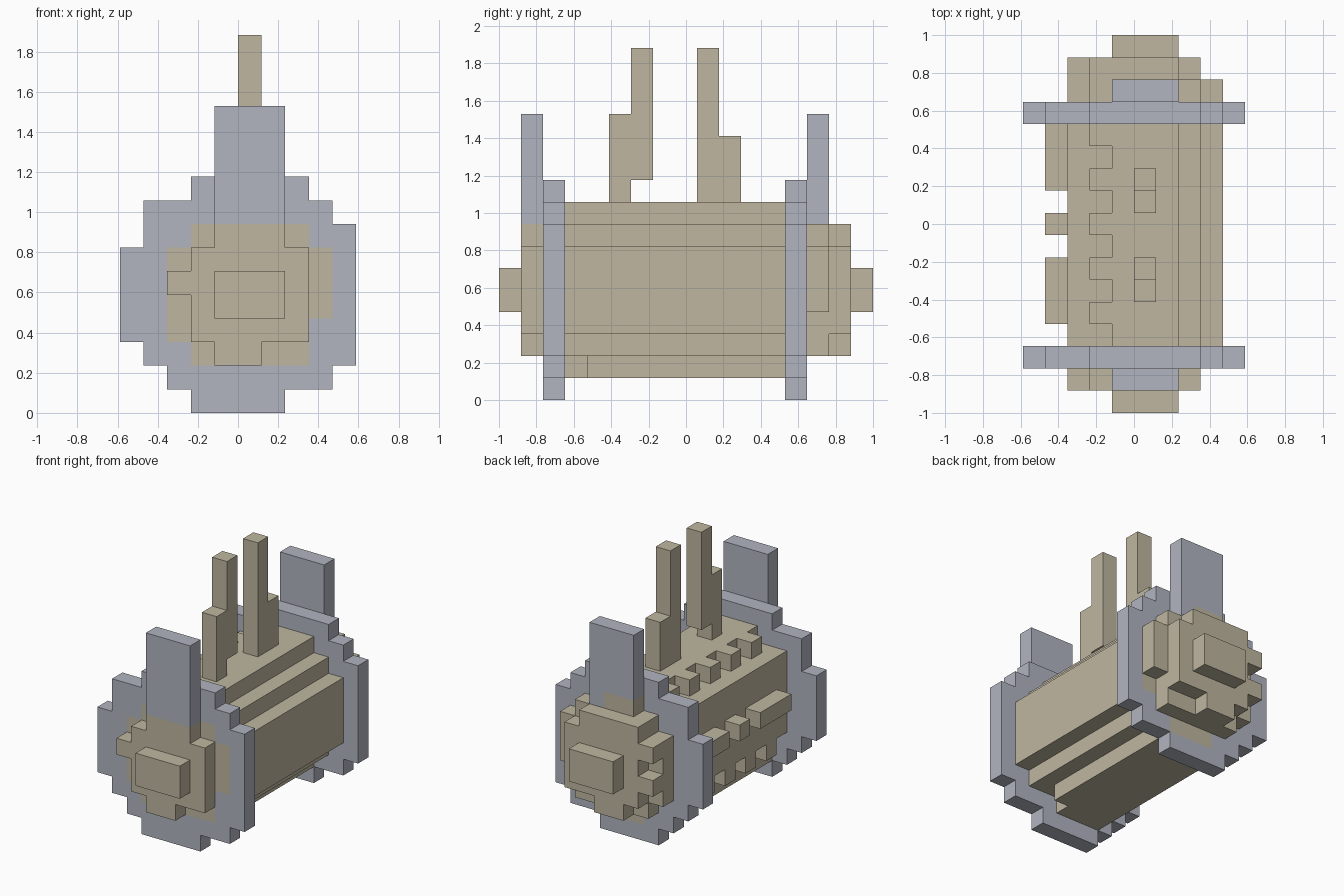
import bpy
import bmesh
from mathutils import Vector

cube = bpy.data.objects.get("Cube")
if cube:
    bpy.data.objects.remove(cube, do_unlink=True)

U = 2 / 17                       # side of one block
ORIGIN = Vector((-5 * U, -1, 0))  # corner of the block grid


def material(name, color):
    m = bpy.data.materials.new(name)
    m.use_nodes = True
    m.diffuse_color = (*color, 1)
    m.node_tree.nodes["Principled BSDF"].inputs["Base Color"].default_value = (*color, 1)
    return m


TAN = material("warm tan", (0.52, 0.47, 0.35))
GREY = material("cool grey", (0.44, 0.46, 0.53))


def box(xs, ys, zs):
    """Set of grid blocks filling three half-open ranges."""
    return {(x, y, z) for x in range(*xs) for y in range(*ys) for z in range(*zs)}


def rows(spans, ys, first):
    """Stack of one-block rows, each with its own x span, from the row 'first' up."""
    cells = set()
    for i, span in enumerate(spans):
        cells |= box(span, ys, (first + i, first + i + 1))
    return cells


def build(name, cells, mat):
    """Outer skin of a set of blocks, with flat faces merged."""
    bm = bmesh.new()
    verts = {}

    def corner(p):
        if p not in verts:
            verts[p] = bm.verts.new(ORIGIN + Vector(p) * U)
        return verts[p]

    for c in sorted(cells):
        for axis in range(3):
            b, d = (axis + 1) % 3, (axis + 2) % 3
            for side in (0, 1):
                near = list(c)
                near[axis] += 2 * side - 1
                if tuple(near) in cells:
                    continue
                loop = []
                for i, j in ((0, 0), (1, 0), (1, 1), (0, 1)):
                    p = list(c)
                    p[axis] += side
                    p[b] += i
                    p[d] += j
                    loop.append(corner(tuple(p)))
                bm.faces.new(loop if side else loop[::-1])
    bmesh.ops.dissolve_limit(bm, angle_limit=0.01, verts=bm.verts[:], edges=bm.edges[:])
    mesh = bpy.data.meshes.new(name)
    bm.to_mesh(mesh)
    bm.free()
    mesh.materials.append(mat)
    obj = bpy.data.objects.new(name, mesh)
    bpy.context.collection.objects.link(obj)


# Stepped drum between the two end plates, with toothed edges on one side
LENGTH = (3, 13)
drum = rows([(3, 7), (3, 8)] + [(2, 9)] * 4 + [(2, 8), (4, 7)], LENGTH, 1)
drum -= box((6, 7), (3, 4), (1, 2))
for y in range(4, 13, 2):
    drum |= box((3, 4), (y, y + 1), (8, 9))
    drum |= box((2, 3), (y, y + 1), (2, 3))
for ys in ((4, 7), (8, 9), (10, 13)):
    drum |= box((1, 2), ys, (5, 6))
build("drum_body", drum, TAN)

# Round end plates with tan cores set flush in them
PLATE = [(3, 7), (2, 9), (1, 10)] + [(0, 10)] * 4 + [(1, 10), (1, 9), (3, 8)]
CORE = [(3, 8), (2, 8)] + [(2, 9)] * 3 + [(3, 8)]
front_core = rows(CORE, (2, 3), 2)
back_core = rows(CORE, (13, 14), 2) | box((4, 7), (13, 14), (1, 2)) | box((2, 9), (13, 14), (3, 4))
build("front_plate", rows(PLATE, (2, 3), 0) - front_core, GREY)
build("back_plate", rows(PLATE, (13, 14), 0) - back_core, GREY)

# Stepped hubs, each ending in a small plug
PLUG = (4, 7)
front_hub = front_core | box(PLUG, (0, 1), (4, 6))
front_hub |= rows([(4, 6), (3, 8), (3, 8), (2, 8), (3, 8), (4, 7)], (1, 2), 2)
build("front_hub", front_hub, TAN)

back_hub = back_core | rows(CORE + [(4, 6)], (14, 15), 2)
back_hub |= rows([(4, 6), (3, 8), (2, 8), (3, 8), (2, 8), (3, 7)], (15, 16), 2)
back_hub |= box(PLUG, (16, 17), (4, 6))
build("back_hub", back_hub, TAN)

# Upright fins above the hubs
build("front_fin", box(PLUG, (1, 2), (8, 13)), GREY)
build("back_fin", box(PLUG, (14, 15), (8, 13)) - back_hub, GREY)

# Two stepped prongs on top of the drum
MID = (5, 6)
build("front_prong", box(MID, (5, 6), (9, 13)) | box(MID, (6, 7), (10, 16)), TAN)
build("back_prong", box(MID, (9, 10), (9, 16)) | box(MID, (10, 11), (9, 12)), TAN)
